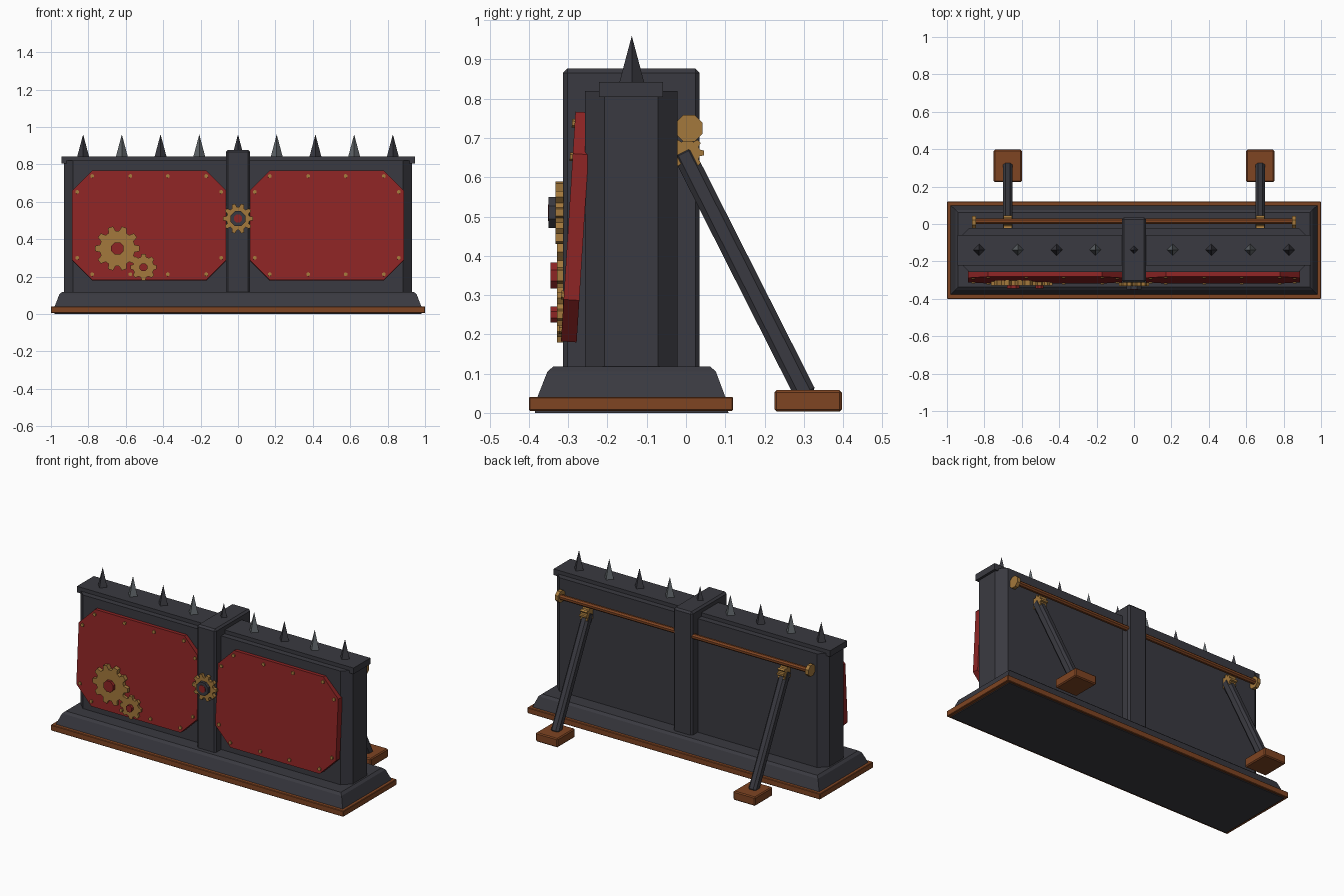
import bpy, bmesh
from math import radians, sin, cos, pi, atan2
from mathutils import Matrix, Vector

cube = bpy.data.objects.get("Cube")
if cube:
    bpy.data.objects.remove(cube, do_unlink=True)


def material(name, rgb):
    m = bpy.data.materials.new(name)
    m.use_nodes = True
    m.diffuse_color = (*rgb, 1)
    m.node_tree.nodes["Principled BSDF"].inputs["Base Color"].default_value = (*rgb, 1)
    return m


IRON = material("dark iron", (0.042, 0.042, 0.052))
STEEL = material("pale steel", (0.12, 0.135, 0.145))
RED = material("red paint", (0.27, 0.018, 0.018))
BROWN = material("brown wood", (0.21, 0.058, 0.016))
GOLD = material("brass", (0.37, 0.19, 0.045))

FRONT = Matrix.Rotation(radians(90), 4, 'X')   # extrudes towards the front
SIDE = Matrix.Rotation(radians(90), 4, 'Y')    # extrudes along x


def finish(name, bm, mat, matrix=Matrix()):
    bmesh.ops.recalc_face_normals(bm, faces=bm.faces)
    me = bpy.data.meshes.new(name)
    bm.to_mesh(me)
    bm.free()
    me.materials.append(mat)
    ob = bpy.data.objects.new(name, me)
    ob.matrix_world = matrix
    bpy.context.collection.objects.link(ob)
    return ob


def loft(name, rings, mat, matrix=Matrix()):
    """Closed solid through rings of 3D points."""
    bm = bmesh.new()
    loops = [[bm.verts.new(p) for p in ring] for ring in rings]
    n = len(loops[0])
    for a, b in zip(loops, loops[1:]):
        for i in range(n):
            j = (i + 1) % n
            bm.faces.new((a[i], a[j], b[j], b[i]))
    bm.faces.new(loops[0])
    bm.faces.new(loops[-1])
    return finish(name, bm, mat, matrix)


def prism(name, outline, depth, mat, matrix=Matrix()):
    return loft(name, [[(x, y, z) for x, y in outline] for z in (0, depth)], mat, matrix)


def box(name, lo, hi, mat, bevel=0, matrix=Matrix()):
    bm = bmesh.new()
    size, mid = Vector(hi) - Vector(lo), (Vector(hi) + Vector(lo)) / 2
    bmesh.ops.create_cube(bm, size=1, matrix=Matrix.Translation(mid) @ Matrix.Diagonal((*size, 1)))
    if bevel:
        bmesh.ops.bevel(bm, geom=bm.edges[:], offset=bevel, segments=1, affect='EDGES')
    return finish(name, bm, mat, matrix)


def ngon(n, r):
    return [(r * cos((i + .5) * 2 * pi / n), r * sin((i + .5) * 2 * pi / n)) for i in range(n)]


def cut_rect(x0, x1, y0, y1, c):
    """Rectangle with cut corners."""
    return [(x0 + c, y0), (x1 - c, y0), (x1, y0 + c), (x1, y1 - c),
            (x1 - c, y1), (x0 + c, y1), (x0, y1 - c), (x0, y0 + c)]


def gear_outline(teeth, r_out, r_in):
    step = 2 * pi / teeth
    return [(r * cos(step * (i + f)), r * sin(step * (i + f)))
            for i in range(teeth)
            for f, r in ((-.34, r_in), (-.18, r_out), (.18, r_out), (.34, r_in))]


def at(x, y, z, rot=Matrix()):
    return Matrix.Translation((x, y, z)) @ rot


# Base: wooden rim around an iron plinth
box("base_rim", (-1, -.4, .005), (1, .12, .041), BROWN, .003)
plinth = [(0, .98, -.385, .108), (.041, .98, -.378, .1),
          (.105, .955, -.353, .076), (.118, .94, -.338, .062)]
loft("plinth", [[(-w, a, z), (w, a, z), (w, b, z), (-w, b, z)] for z, w, a, b in plinth], IRON)

# Wall with cut corners, cap and centre post
prism("wall", cut_rect(-.93, .93, -.257, -.022, .049), .72, IRON, at(0, 0, .1))
box("wall_cap", (-.945, -.222, .805), (.945, -.058, .843), IRON)
box("centre_post", (-.065, -.313, .1), (.065, .035, .877), IRON, .011)

# Spikes along the top, alternating iron and steel
for i in range(-4, 5):
    bm = bmesh.new()
    bmesh.ops.create_cone(bm, cap_ends=True, segments=4, radius1=.032, radius2=0, depth=.12)
    finish("spike", bm, STEEL if i % 2 else IRON, at(i * .207, -.138, .9))

# Tilted red armour panels with rivets
TILT = Matrix.Rotation(radians(86.4), 4, 'X')
for side in (-1, 1):
    m = at(side * .475, -.26, .472, TILT)
    prism("armour_panel", cut_rect(-.412, .412, -.293, .293, .107), .04, RED, m)
    spots = [(x, z) for z in (-.263, .263) for x in (-.305, -.1, .1, .305)]
    spots += [(x, z) for z in (-.175, .178) for x in (-.385, .385)]
    for x, z in spots:
        prism("rivet", ngon(6, .011), .009, GOLD, m @ at(x, z, .038))

# Decorative gears on the front
for x, z, teeth, r, hub in ((-.645, .35, 10, .12, .036), (-.505, .25, 8, .071, .022)):
    prism("panel_gear", gear_outline(teeth, r, r * .79), .03, GOLD, at(x, -.298, z, FRONT))
    prism("panel_gear_hub", ngon(8, hub), .045, RED, at(x, -.3, z, FRONT))
prism("post_gear", gear_outline(10, .081, .062), .02, GOLD, at(0, -.312, .51, FRONT))
prism("post_gear_hub", ngon(8, .043), .035, IRON, at(0, -.315, .51, FRONT))
prism("post_gear_core", ngon(8, .023), .037, RED, at(0, -.315, .51, FRONT))

# Rail across the back with brass end caps
prism("back_rail", ngon(8, .016), 1.71, BROWN, at(-.855, .015, .725, SIDE))
for side in (-1, 1):
    prism("rail_cap", ngon(8, .037), .022, GOLD, at(side * .855 - .011, .008, .725, SIDE))

# Rear struts, their brass joints and wooden feet
top, foot = Vector((0, -.003, .655)), Vector((0, .308, .04))
run = foot - top
lean = Matrix.Rotation(atan2(run.y, -run.z), 4, 'X')
for side in (-1, 1):
    x = side * .675
    box("strut", (-.026, -.028, -run.length), (.026, .028, .02), IRON, .013,
        at(x, top.y, top.z, lean))
    prism("strut_joint", gear_outline(8, .042, .032), .046, GOLD, at(x - .023, .004, .662, SIDE))
    box("strut_foot", (x - .075, .225, .003), (x + .075, .397, .058), BROWN, .006)
